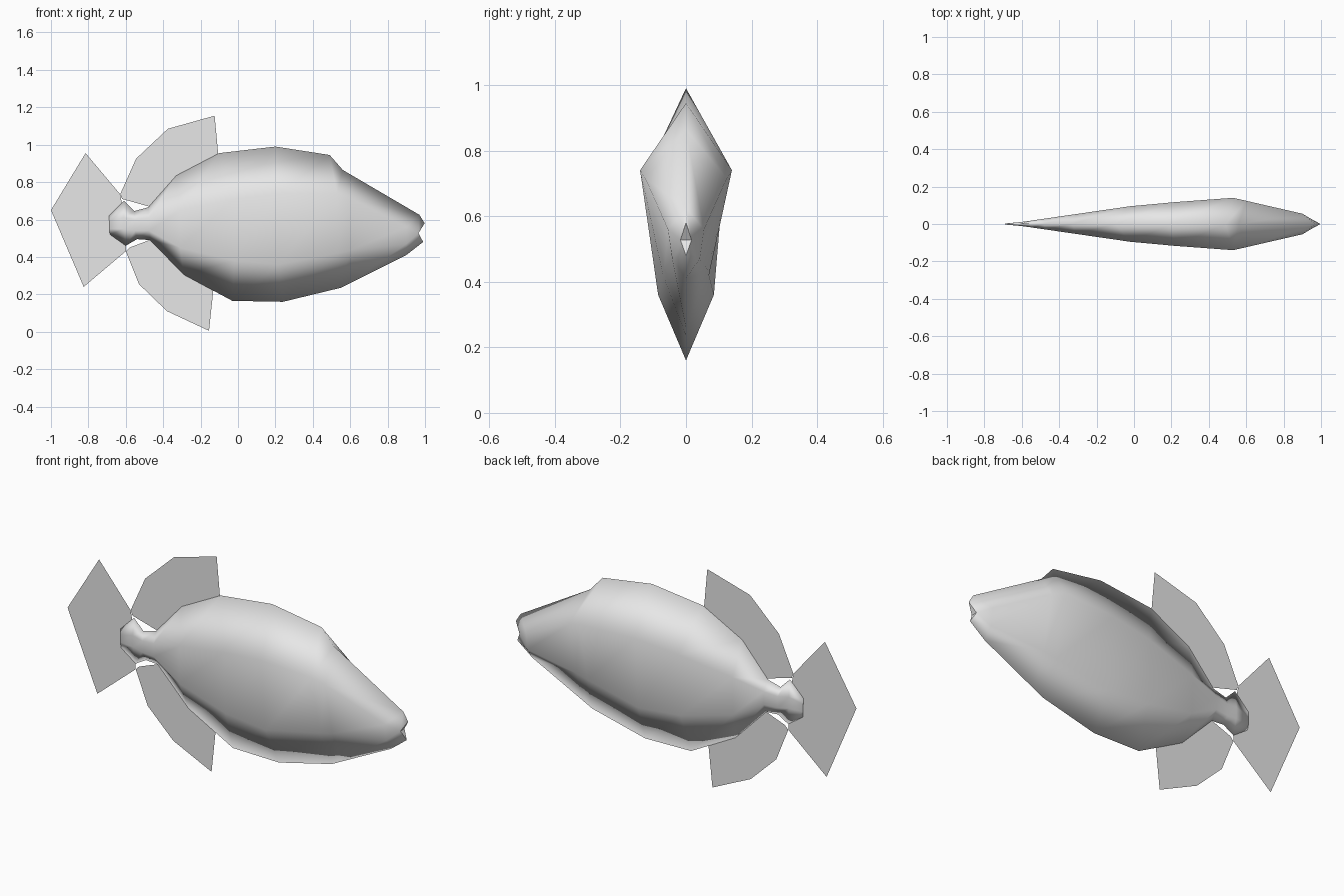
import bpy, bmesh

grey = bpy.data.materials.new("pale grey")
grey.diffuse_color = (0.8, 0.8, 0.8, 1)


def add_object(name, bm):
    mesh = bpy.data.meshes.new(name)
    bm.to_mesh(mesh)
    bm.free()
    mesh.materials.append(grey)
    obj = bpy.data.objects.new(name, mesh)
    bpy.context.collection.objects.link(obj)
    return obj


# Body rings from tail to snout:
# ridge x, z | keel x, z | side x | upper side z, half width | lower side z, half width
RINGS = [
    (-0.69, 0.62, -0.685, 0.52, -0.688, 0.59, 0.003, 0.55, 0.003),
    (-0.61, 0.70, -0.60, 0.46, -0.61, 0.61, 0.010, 0.55, 0.010),
    (-0.555, 0.645, -0.54, 0.495, -0.55, 0.60, 0.018, 0.54, 0.018),
    (-0.48, 0.665, -0.47, 0.49, -0.475, 0.61, 0.029, 0.54, 0.027),
    (-0.33, 0.835, -0.29, 0.305, -0.31, 0.65, 0.053, 0.45, 0.048),
    (-0.10, 0.955, -0.03, 0.165, -0.02, 0.71, 0.095, 0.38, 0.076),
    (0.20, 0.99, 0.24, 0.16, 0.22, 0.74, 0.117, 0.36, 0.085),
    (0.49, 0.945, 0.55, 0.235, 0.53, 0.74, 0.140, 0.42, 0.070),
    (0.56, 0.865, 0.60, 0.26, 0.60, 0.715, 0.124, 0.435, 0.066),
    (0.97, 0.625, 0.90, 0.41, 0.90, 0.56, 0.055, 0.47, 0.042),
]

bm = bmesh.new()
loops = []
for tx, tz, kx, kz, sx, uz, uw, lz, lw in RINGS:
    pts = [(tx, 0, tz), (sx, uw, uz), (sx, lw, lz),
           (kx, 0, kz), (sx, -lw, lz), (sx, -uw, uz)]
    loops.append([bm.verts.new(p) for p in pts])
for a, b in zip(loops, loops[1:]):
    for i in range(6):
        j = (i + 1) % 6
        bm.faces.new((a[i], a[j], b[j], b[i]))
bm.faces.new(loops[0])

# Lips, with the mouth notch between them
upper = bm.verts.new((0.998, 0, 0.58))
lower = bm.verts.new((0.99, 0, 0.48))
left, right = [bm.verts.new((0.965, s * 0.017, 0.527)) for s in (1, -1)]
top, ul, ll, keel, lr, ur = loops[-1]
for u, l, corner in ((ul, ll, left), (ur, lr, right)):
    bm.faces.new((top, u, corner, upper))
    bm.faces.new((u, l, corner))
    bm.faces.new((l, keel, lower, corner))
mouth = [bm.faces.new((upper, left, right)), bm.faces.new((lower, left, right))]
bmesh.ops.recalc_face_normals(bm, faces=bm.faces[:])
for f in bm.faces:
    f.smooth = f not in mouth
for f in mouth:
    for e in f.edges:
        e.smooth = False
add_object("fish_body", bm)


# Flat fins on the centre plane
def fin(name, outline):
    bm = bmesh.new()
    bm.faces.new([bm.verts.new((x, 0, z)) for x, z in outline])
    bmesh.ops.triangulate(bm, faces=bm.faces[:])
    add_object(name, bm)


fin("tail_fin", [(-1.0, 0.65), (-0.825, 0.24), (-0.60, 0.43),
                 (-0.60, 0.58), (-0.63, 0.735), (-0.815, 0.955)])
fin("dorsal_fin", [(-0.63, 0.735), (-0.62, 0.71), (-0.46, 0.665), (-0.32, 0.81),
                   (-0.105, 0.94), (-0.125, 1.155), (-0.375, 1.085), (-0.545, 0.925)])
fin("anal_fin", [(-0.60, 0.43), (-0.53, 0.255), (-0.38, 0.11), (-0.155, 0.005),
                 (-0.13, 0.24), (-0.28, 0.32), (-0.46, 0.495), (-0.58, 0.45)])
